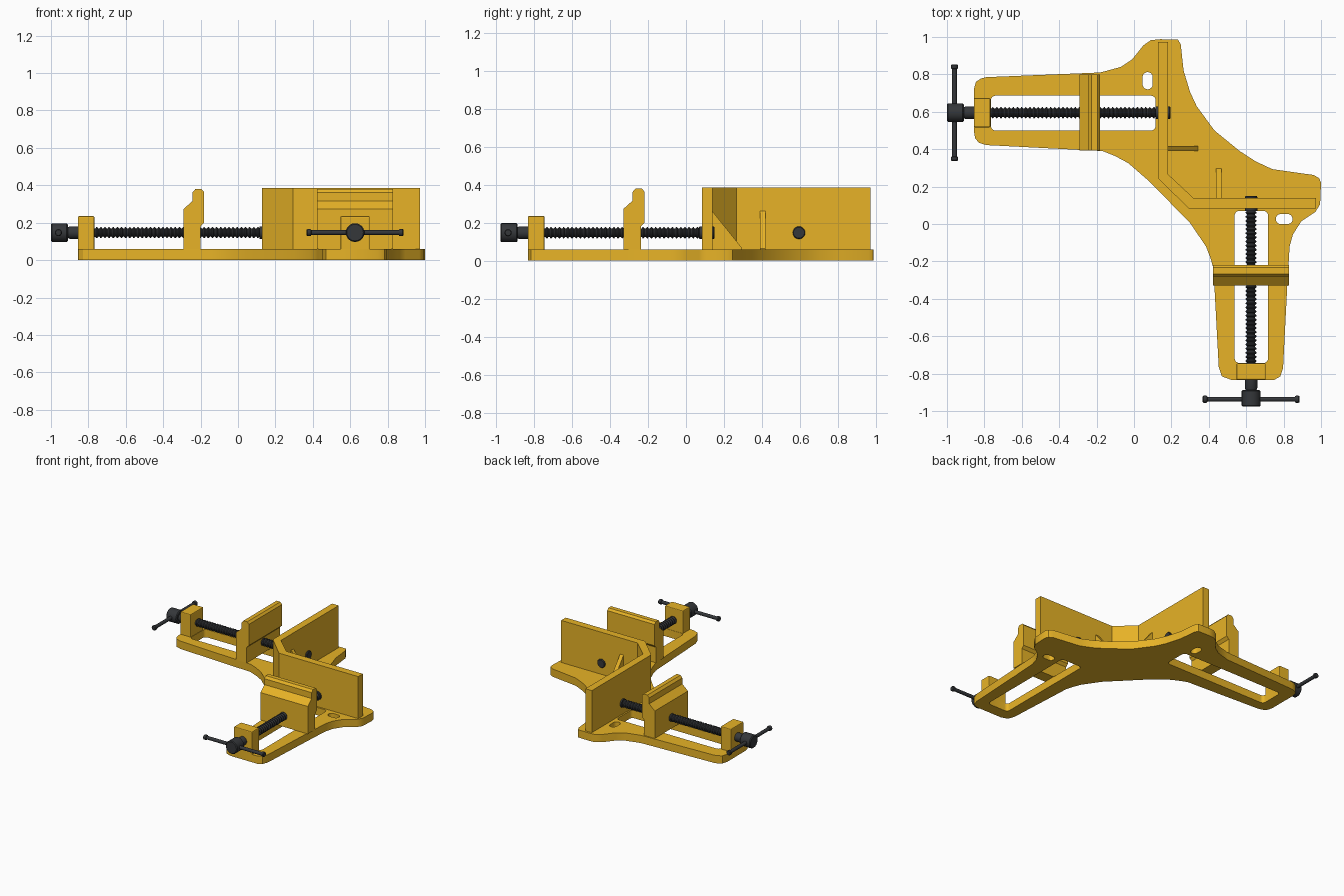
import bpy, bmesh, math

if "Cube" in bpy.data.objects:
    bpy.data.objects.remove(bpy.data.objects["Cube"])


def material(name, rgb):
    m = bpy.data.materials.new(name)
    m.diffuse_color = (*rgb, 1)
    m.use_nodes = True
    m.node_tree.nodes["Principled BSDF"].inputs["Base Color"].default_value = m.diffuse_color
    return m


YELLOW = material("yellow_paint", (0.80, 0.45, 0.02))
DARK = material("dark_steel", (0.035, 0.038, 0.042))
SCREW_Z = 0.147


def finish(bm, name, mat, bevel=0.0, smooth=False):
    bmesh.ops.recalc_face_normals(bm, faces=bm.faces)
    me = bpy.data.meshes.new(name)
    bm.to_mesh(me)
    bm.free()
    me.materials.append(mat)
    ob = bpy.data.objects.new(name, me)
    bpy.context.collection.objects.link(ob)
    if bevel:
        mod = ob.modifiers.new("bevel", 'BEVEL')
        mod.width, mod.segments = bevel, 2
    if smooth:
        bpy.ops.object.select_all(action='DESELECT')
        ob.select_set(True)
        bpy.context.view_layer.objects.active = ob
        bpy.ops.object.shade_smooth_by_angle(angle=math.radians(35))
    return ob


def prism(name, pts, vec, mat=YELLOW, bevel=0.0):
    """Extrude a closed 3D polygon along a vector."""
    bm = bmesh.new()
    a = [bm.verts.new(p) for p in pts]
    b = [bm.verts.new([p[i] + vec[i] for i in range(3)]) for p in pts]
    n = len(pts)
    bm.faces.new(a)
    bm.faces.new(b)
    for i in range(n):
        bm.faces.new((a[i], a[(i + 1) % n], b[(i + 1) % n], b[i]))
    return finish(bm, name, mat, bevel)


def lathe(name, profile, place, mat=DARK, n=20):
    """Turn (axial, radius) pairs; place maps (axial, side, up) to the world."""
    bm = bmesh.new()
    rings = []
    for t, r in profile:
        rings.append([bm.verts.new(place(t, r * math.cos(k * math.tau / n),
                                         r * math.sin(k * math.tau / n))) for k in range(n)])
    for a, b in zip(rings, rings[1:]):
        for k in range(n):
            bm.faces.new((a[k], a[(k + 1) % n], b[(k + 1) % n], b[k]))
    bm.faces.new(rings[0])
    bm.faces.new(rings[-1])
    return finish(bm, name, mat, smooth=True)


def rounded_rect(x0, x1, y0, y1, r, n=6):
    pts = []
    for cx, cy, a0 in ((x1 - r, y1 - r, 0), (x0 + r, y1 - r, 90),
                       (x0 + r, y0 + r, 180), (x1 - r, y0 + r, 270)):
        for k in range(n + 1):
            a = math.radians(a0 + 90 * k / n)
            pts.append((cx + r * math.cos(a), cy + r * math.sin(a)))
    return pts


# base plate: outline with two long slots and two mounting holes
outline = [(-.856, .72), (-.845, .76), (-.82, .777), (-.79, .785), (-.18, .81), (-.07, .84),
           (-.01, .88), (.05, .955), (.09, .983), (.14, .988), (.235, .986), (.25, .96),
           (.265, .82), (.30, .705), (.335, .63), (.43, .50), (.565, .39), (.65, .335),
           (.74, .293), (.96, .262), (.99, .245), (1.0, .22), (.995, .105), (.97, .065),
           (.895, .015), (.85, -.055), (.832, -.12), (.82, -.32), (.797, -.77), (.782, -.815),
           (.75, -.833), (.52, -.833), (.47, -.815), (.453, -.765), (.425, -.24),
           (.41, -.185), (.385, -.12), (.30, .005), (.085, .225), (-.03, .325),
           (-.10, .363), (-.167, .39), (-.79, .422), (-.83, .435), (-.85, .46), (-.856, .50)]
loops = [outline,
         rounded_rect(-.765, .116, .50, .686, .025), rounded_rect(.538, .717, -.743, .07, .025),
         rounded_rect(.046, .10, .72, .812, .027), rounded_rect(.758, .848, 0, .053, .0264)]
cu = bpy.data.curves.new("base_plate", 'CURVE')
cu.dimensions, cu.fill_mode, cu.extrude = '2D', 'BOTH', 0.03
for pts in loops:
    sp = cu.splines.new('POLY')
    sp.points.add(len(pts) - 1)
    for p, q in zip(sp.points, pts):
        p.co = (*q, 0, 1)
    sp.use_cyclic_u = True
base = bpy.data.objects.new("base_plate", cu)
base.location.z = 0.03
bpy.context.collection.objects.link(base)
cu.materials.append(YELLOW)
bpy.ops.object.select_all(action='DESELECT')
base.select_set(True)
bpy.context.view_layer.objects.active = base
bpy.ops.object.convert(target='MESH')
bpy.ops.object.shade_smooth_by_angle(angle=math.radians(30))

# corner fence: two walls joined by a diagonal piece
fence = [(.127, .972), (.127, .245), (.293, .083), (.973, .083), (.973, .139),
         (.318, .139), (.183, .265), (.183, .972)]
prism("corner_fence", [(x, y, .055) for x, y in fence], (0, 0, .331))

# triangular ribs behind the fence
prism("fence_rib_left", [(.18, .39, .05), (.342, .39, .05), (.342, .39, .065), (.18, .39, .265)],
      (0, .028, 0))
prism("fence_rib_front", [(.438, .135, .05), (.438, .296, .05), (.438, .296, .065),
                          (.438, .135, .265)], (.03, 0, 0))


# one clamping arm; u runs along the arm toward the fence, v across it
def clamp_arm(tag, put, end, block_in, slot_in, tip, centre, jaw_shift):
    def axial(t, s, h):
        return put(t, centre + s, SCREW_Z + h)

    def across(lo, hi):
        return [b - a for a, b in zip(put(0, lo, 0), put(0, hi, 0))]

    # end block
    lo, hi = centre - .078, centre + .078
    prism("end_block_" + tag, [put(u, lo, z) for u, z in
          ((end, .05), (block_in, .05), (block_in, .235), (end, .235))],
          across(lo, hi), bevel=.006)

    # sliding jaw
    jaw = [(-.291, .06), (-.291, .273), (-.243, .316), (-.243, .362), (-.228, .38),
           (-.195, .38), (-.181, .364), (-.181, .20), (-.20, .18), (-.20, .06)]
    lo, hi = centre - .203, centre + .203
    prism("sliding_jaw_" + tag, [put(u + jaw_shift, lo, z) for u, z in jaw], across(lo, hi))

    # threaded screw with a plain tip through the fence
    count = round((slot_in - block_in) / .022)
    pitch = (slot_in - block_in) / count
    prof = [(end, .024), (block_in, .024)]
    for i in range(count):
        u = block_in + i * pitch
        prof += [(u + .2 * pitch, .022), (u + .5 * pitch, .030),
                 (u + .65 * pitch, .030), (u + .95 * pitch, .022)]
    prof += [(slot_in, .033), (tip - .005, .033), (tip, .029)]
    lathe("screw_" + tag, prof, axial)

    # collar and hub
    lathe("collar_" + tag, [(end - .06, .026), (end - .045, .033), (end + .005, .033)], axial)
    lathe("handle_hub_" + tag, [(end - .144, .044), (end - .138, .05),
                                (end - .060, .05), (end - .054, .044)], axial, n=24)

    # handle bar with knobs at both ends
    half = [(.234, .013), (.236, .017), (.240, .019), (.254, .019), (.259, .015)]
    bar = [(-t, r) for t, r in reversed(half)] + half
    lathe("handle_bar_" + tag, bar,
          lambda t, s, h: put(end - .104 + s, centre + t, SCREW_Z + h), n=16)


clamp_arm("left", lambda u, v, z: (u, v, z), -.856, -.768, .116, .196, .595, 0)
clamp_arm("front", lambda u, v, z: (v, u, z), -.833, -.745, .07, .15, .626, -.038)
